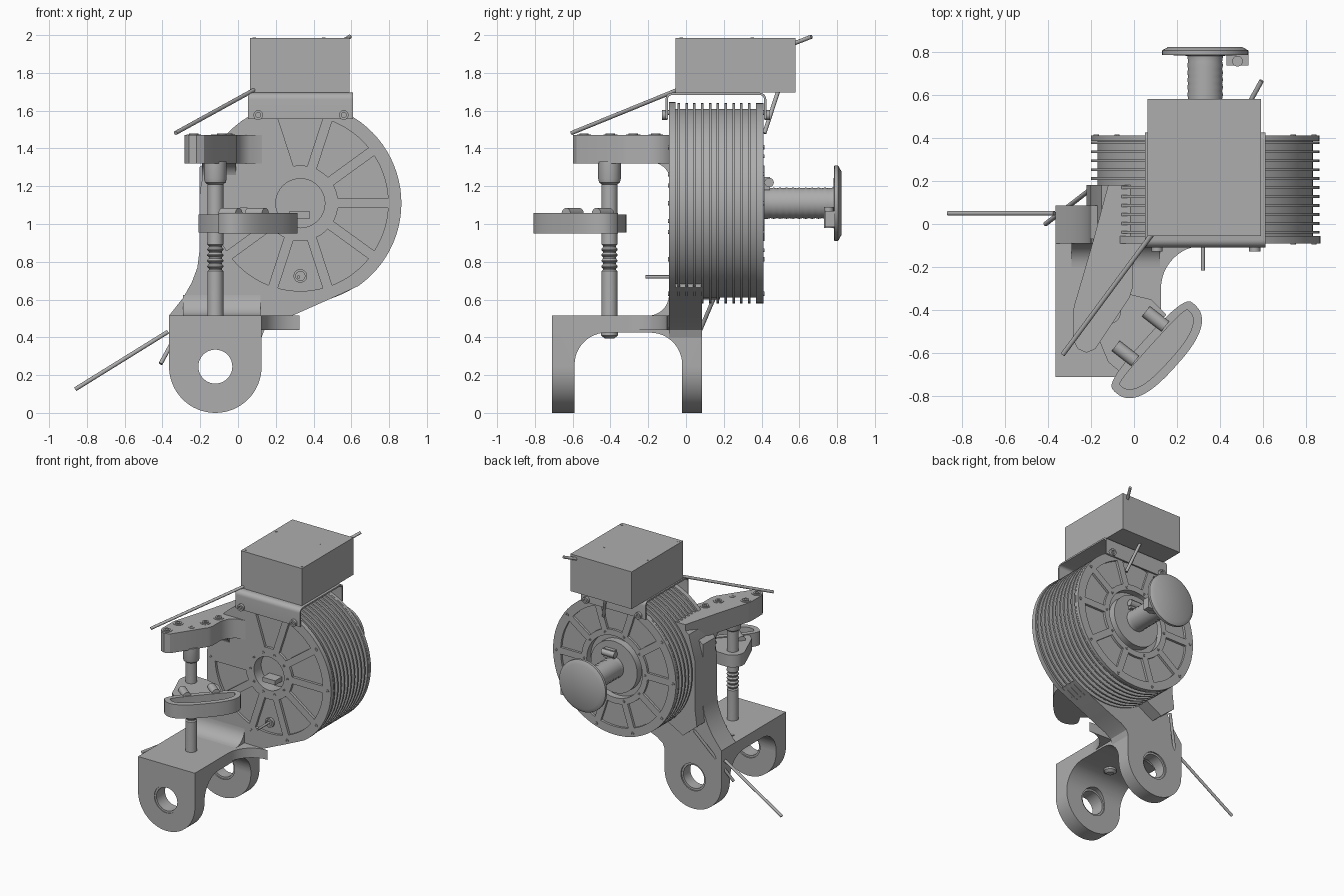
import bpy, bmesh
from math import sin, cos, pi, radians, copysign
from mathutils import Vector

cube = bpy.data.objects.get("Cube")
if cube:
    bpy.data.objects.remove(cube)

grey = bpy.data.materials.new("machined grey")
grey.use_nodes = True
grey.diffuse_color = (0.42, 0.42, 0.42, 1)
grey.node_tree.nodes["Principled BSDF"].inputs["Base Color"].default_value = grey.diffuse_color

CX, CZ = 0.33, 1.11      # drum axis
FRONT, BACK = -0.09, 0.41
PLACE = {"x": lambda u, v, d: (d, u, v),
         "y": lambda u, v, d: (u, d, v),
         "z": lambda u, v, d: (u, v, d)}


def smooth(ob):
    bpy.ops.object.select_all(action="DESELECT")
    ob.select_set(True)
    bpy.context.view_layer.objects.active = ob
    bpy.ops.object.shade_smooth_by_angle(angle=radians(32))


def finish(name, bm):
    bmesh.ops.remove_doubles(bm, verts=bm.verts, dist=1e-5)
    bmesh.ops.recalc_face_normals(bm, faces=bm.faces)
    mesh = bpy.data.meshes.new(name)
    bm.to_mesh(mesh)
    bm.free()
    mesh.materials.append(grey)
    ob = bpy.data.objects.new(name, mesh)
    bpy.context.collection.objects.link(ob)
    smooth(ob)
    return ob


def prism(name, outlines, axis, a, b):
    """Extrude one outline, or several separate ones, along an axis."""
    if not isinstance(outlines[0], list):
        outlines = [outlines]
    bm = bmesh.new()
    for pts in outlines:
        lo = [bm.verts.new(PLACE[axis](u, v, a)) for u, v in pts]
        hi = [bm.verts.new(PLACE[axis](u, v, b)) for u, v in pts]
        bm.faces.new(lo)
        bm.faces.new(hi[::-1])
        for i in range(len(pts)):
            bm.faces.new((lo[i - 1], lo[i], hi[i], hi[i - 1]))
    return finish(name, bm)


def lathe(name, profile, origin, direction, n=32):
    """Revolve (radius, distance) pairs about a direction through origin."""
    bm = bmesh.new()
    turn = Vector(direction).to_track_quat("Z", "Y")
    profile = [(0, profile[0][1])] + profile + [(0, profile[-1][1])]
    rows = [[bm.verts.new(Vector(origin) + turn @ Vector(
            (r * cos(2 * pi * k / n), r * sin(2 * pi * k / n), t))) for k in range(n)]
            for r, t in profile]
    for p, q in zip(rows, rows[1:]):
        for k in range(n):
            bm.faces.new((p[k - 1], p[k], q[k], q[k - 1]))
    return finish(name, bm)


def rod(name, p, q, r, n=12):
    d = Vector(q) - Vector(p)
    return lathe(name, [(r, 0), (r, d.length)], p, d, n)


def bolt(name, p, d, r, h=0.02):
    return lathe(name, [(r, -0.01), (r, h), (r * .5, h), (r * .5, h * .3)], p, d, 12)


def cut(ob, cutter):
    cutter.hide_render = True
    mod = ob.modifiers.new("cut", "BOOLEAN")
    mod.operation, mod.solver, mod.object = "DIFFERENCE", "EXACT", cutter
    bpy.context.view_layer.objects.active = ob
    bpy.ops.object.modifier_apply(modifier=mod.name)
    bpy.data.objects.remove(cutter)
    smooth(ob)


def arc(cx, cy, r, a0, a1, n=12):
    return [(cx + r * cos(radians(a0 + (a1 - a0) * i / n)),
             cy + r * sin(radians(a0 + (a1 - a0) * i / n))) for i in range(n + 1)]


def pocket(angle, r0, r1):
    """Sector outline leaving spokes of even width."""
    g0, g1 = 18 - 1.5 / r0, 18 - 1.5 / r1
    return arc(CX, CZ, r0, angle - g0, angle + g0, 6) + arc(CX, CZ, r1, angle + g1, angle - g1, 8)


# Finned drum core, recessed at both hubs
core = [(.13, 0), (.13, -.06), (.5, -.06)]
for i in range(11):
    y = -.045 + i * .0415
    core += [(.5, y), (.53, y), (.53, y + .013), (.5, y + .013)]
core += [(.5, .39), (.24, .39), (.24, .36), (.2, .36), (.2, .416)]
lathe("finned_drum", core, (CX, 0, CZ), (0, 1, 0), 80)

# Front frame plate with pockets and hub opening
contour = arc(CX, CZ, .535, -55, 180, 52) + [
    (-.205, .85), (-.215, .77), (-.245, .69), (-.29, .61), (-.365, .515), (-.365, .43),
    (.125, .4), (.14, .44), (.19, .475), (.3, .52), (.48, .6)]
plate = prism("front_plate", contour, "y", FRONT, -.055)
cut(plate, prism("pocket_cutter", [pocket(18 + 36 * k, .2, .465) for k in range(10) if k not in (3, 4)],
                 "y", -.12, -.07))
cut(plate, prism("hub_cutter", arc(CX, CZ, .13, 0, 351, 39), "y", -.12, 0))

# Rear cover
cover = prism("rear_cover", arc(CX, CZ, .53, 0, 355, 71), "y", .385, BACK)
cut(cover, prism("rear_pocket_cutter", [pocket(18 + 36 * k, .285, .465) for k in range(10)], "y", .392, .45))
cut(cover, prism("rear_hub_cutter", arc(CX, CZ, .24, 0, 351, 39), "y", .3, .5))

# Neck and side strut behind the front plate
prism("neck", [(.62, .665), (.5, .74), (.2, .74), (0, .85), (-.08, 1.11), (-.14, 1.35), (-.205, 1.3)]
      + contour[53:], "y", -.07, .085)
prism("side_strut", [(-.205, .82), (-.205, 1.2), (-.15, 1.4), (-.06, 1.47), (-.02, 1.4), (-.08, 1.11),
                     (-.02, .85), (.08, .7), (-.1, .6), (-.22, .7)], "y", -.07, .18)

# Fork base: shelf with two rounded legs
fork = prism("fork_base", arc(-.12, .245, .245, 180, 360, 32) + [(.125, .515), (-.365, .515)], "y", -.71, .085)
cut(fork, prism("arch_cutter", [(-.59, -.1), (-.59, .25)] + arc(-.42, .255, .17, 180, 90)
                + arc(-.19, .255, .17, 90, 0) + [(-.02, -.1)], "x", -1, 1))
cut(fork, prism("bore_cutter", arc(-.12, .245, .105, 0, 350, 35), "y", -1, 1))
for name, y0, y1 in (("front", -.705, -.6), ("rear", -.01, .075)):
    ring = prism(name + "_bearing", arc(-.12, .245, .108, 0, 350, 35), "y", y0, y1)
    cut(ring, prism("bearing_cutter", arc(-.12, .245, .09, 0, 350, 35), "y", -1, 1))
prism("shelf_side_fillet", [(.1, -.09)] + arc(.325, -.3, .2, 90, 180) + [(.1, -.3)], "z", .44, .515)
prism("shelf_top_fillet", [(-.08, .5)] + arc(-.2, .625, .11, 0, -90, 8) + [(-.2, .5)], "x", -.29, .12)

# Upper arm with blends to the frame
prism("upper_arm", [(-.12, .18), (-.19, -.08), (-.275, -.37), (-.282, -.4), (-.282, -.54), (-.26, -.58),
                    (-.22, -.597), (-.18, -.58), (-.02, -.34), (-.008, -.3), (-.008, -.2), (.015, -.14),
                    (.06, -.105), (.15, -.085), (.04, .05), (.02, .18)], "z", 1.32, 1.47)
prism("arm_under_fillet", [(-.07, 1.33), (-.18, 1.33)] + arc(-.18, 1.23, .095, 90, 0, 8) + [(-.07, 1.16)],
      "x", -.19, -.01)
for i, (x, y) in enumerate([(-.055, -.16), (-.085, -.28), (-.235, -.4), (-.235, -.54)]):
    lathe(f"arm_washer_{i}", [(.038, 0), (.038, .003)], (x, y, 1.47), (0, 0, 1), 20)
    bolt(f"arm_bolt_{i}", (x, y, 1.47), (0, 0, 1), .025, .008)
bolt("arm_centre_screw", (-.12, -.4, 1.47), (0, 0, 1), .022, .003)

# Vertical pin with collar, worm grooves and end nut
pin = [(.025, .395), (.045, .41), (.045, .45), (.042, .5), (.042, .75)]
for i in range(5):
    z = .75 + i * .03
    pin += [(.034, z + .008), (.034, z + .014), (.043, z + .022), (.043, z + .028)]
pin += [(.042, .92), (.042, 1.21), (.055, 1.22), (.06, 1.24), (.06, 1.33)]
lathe("vertical_pin", pin, (-.12, -.405, 0), (0, 0, 1), 28)

# Clamp and D-shaped loop on the pin
prism("clamp_body", arc(-.12, -.405, .09, 90, 200, 10) + [(-.12, -.64), (-.06, -.69), (.15, -.42),
                                                       (.08, -.35), (-.05, -.318)], "z", .955, 1.05)


def loop_outline(inset):
    pts = []
    for k in range(48):
        c, s = cos(2 * pi * k / 48), sin(2 * pi * k / 48)
        a = (.275 - inset) * copysign(abs(c) ** .75, c)
        b = (.13 - inset) * s ** .8 if s > 0 else -(.06 - inset) * abs(s) ** .6
        pts.append((.095 + .67 * a + .74 * b, -.575 + .74 * a - .67 * b))
    return pts


loop = prism("hand_loop", loop_outline(0), "z", .95, 1.057)
cut(loop, prism("loop_cutter", loop_outline(.04), "z", 1.0, 1.2))
for i, (x, y) in enumerate([(.1, -.44), (-.04, -.6)]):
    rod(f"clamp_lug_{i}", (x - .045, y + .035, 1.055), (x + .045, y - .035, 1.055), .03, 16)
    bolt(f"clamp_screw_{i}", (-.15 + i * .06, -.485 - i * .14, 1.0), (-.75, -.65, 0), .024)

# Sheet saddle and control box
outer = [(-.108, 1.555)] + arc(-.073, 1.66, .035, 180, 90, 6) + arc(.39, 1.66, .035, 90, 0, 6) + [(.425, 1.555)]
inner = [(.413, 1.555)] + arc(.39, 1.66, .023, 0, 90, 6) + arc(-.073, 1.66, .023, 90, 180, 6) + [(-.096, 1.555)]
prism("saddle", outer + inner, "x", .052, .61)
for i, x in enumerate((.107, .56)):
    bolt(f"saddle_front_bolt_{i}", (x, -.108, 1.577), (0, -1, 0), .026)
    bolt(f"saddle_rear_bolt_{i}", (x, .425, 1.577), (0, 1, 0), .026)
prism("control_box", [(.063, -.055), (.59, -.055), (.59, .58), (.063, .58)], "z", 1.695, 1.985)
for i, (x, y) in enumerate([(.085, .35), (.455, .35), (.085, -.025), (.57, -.025)]):
    lathe(f"box_screw_{i}", [(.009, 0), (.009, .002)], (x, y, 1.985), (0, 0, 1), 12)

# Rear shaft, flange and fittings
shaft = [(.083, .38)] + [(.083 - .004 * (i % 2), .43 + i * .017) for i in range(20)]
shaft += [(.083, .78), (.2, .785), (.2, .805), (.17, .822)]
lathe("rear_shaft", shaft, (CX, 0, CZ), (0, 1, 0), 48)
prism("flange_tab", [(.43, .985), (.53, .985), (.53, 1.07), (.43, 1.07)], "y", .735, .79)
rod("flange_tab_pin", (.48, .755, .98), (.48, .755, 1.09), .025)
prism("hub_clip", [(.31, 1.18), (.4, 1.18), (.4, 1.25), (.31, 1.25)], "y", .41, .445)
rod("hub_clip_pin", (.3, .44, 1.22), (.41, .44, 1.22), .025)

# Rim and hub screws on both faces
for k in range(10):
    a = radians(36 * k)
    for side, y, d in (("front", FRONT, -1), ("rear", BACK, 1)):
        for part, r, size in (("rim", .505, .012), ("hub", .16 if d < 0 else .262, .01)):
            bolt(f"{side}_{part}_screw_{k}", (CX + r * cos(a), y, CZ + r * sin(a)), (0, d, 0), size, .005)

# Front hub tab, sensor boss and probe
prism("hub_tab", [(.27, 1.03), (.38, 1.03), (.38, 1.065), (.27, 1.065)], "y", -.085, .01)
lathe("sensor_boss", [(.036, 0), (.036, .022), (.024, .022), (.024, .005)], (CX, -.068, .725), (0, -1, 0), 24)
rod("sensor_probe", (.32, -.06, .72), (.32, -.215, .72), .009)

# Cables
for name, p, q in (("upper_cable", (.085, -.045, 1.71), (-.33, -.605, 1.482)),
                   ("box_cable", (.54, .57, 1.955), (.592, .665, 1.992)),
                   ("rear_cable", (.35, .49, 1.71), (.42, .415, 1.48)),
                   ("lower_cable", (-.37, .05, .43), (-.862, .05, .125)),
                   ("strut_cable", (-.41, 0, .26), (-.19, .17, .66))):
    rod(name, p, q, .011)
